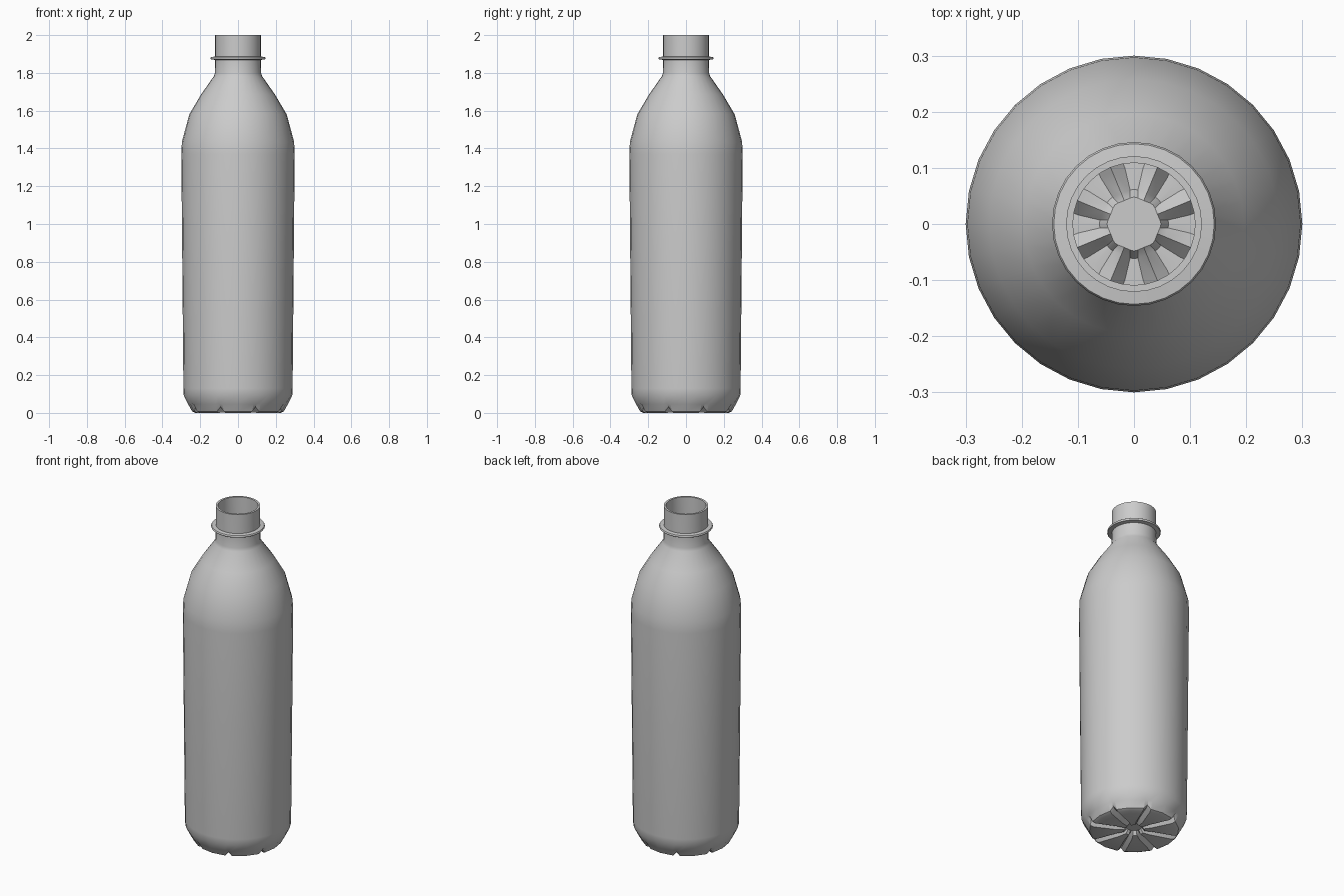
import bpy, bmesh, math

if "Cube" in bpy.data.objects:
    bpy.data.objects.remove(bpy.data.objects["Cube"])

SEG = 32
# (radius, z, groove depth, groove half width) from base disc to mouth
PROFILE = [
    (0.042, 0.028, 0.0, None),
    (0.056, 0.006, 0.022, 0.011),
    (0.10, 0.004, 0.024, 0.018),
    (0.225, 0.000, 0.024, 0.020),
    (0.243, 0.008, 0.024, 0.020),
    (0.264, 0.046, 0.004, 0.020),
    (0.287, 0.092, 0, None),
    (0.289, 0.13, 0, None),
    (0.295, 0.80, 0, None),
    (0.300, 1.37, 0, None),
    (0.297, 1.435, 0, None),
    (0.258, 1.58, 0, None),
    (0.196, 1.685, 0, None),
    (0.128, 1.782, 0, None),
    (0.122, 1.80, 0, None),
    (0.121, 1.87, 0, None),
    (0.121, 2.00, 0, None),
]


def finish(name, bm):
    mesh = bpy.data.meshes.new(name)
    bmesh.ops.recalc_face_normals(bm, faces=bm.faces)
    bm.to_mesh(mesh)
    bm.free()
    obj = bpy.data.objects.new(name, mesh)
    bpy.context.collection.objects.link(obj)
    bpy.ops.object.select_all(action='DESELECT')
    obj.select_set(True)
    bpy.context.view_layer.objects.active = obj
    return obj


def bridge(bm, a, b):
    for i in range(SEG):
        j = (i + 1) % SEG
        bm.faces.new((a[i], a[j], b[j], b[i]))


def make_ring(bm, r, z, depth=0, half=None):
    """Ring of points; eight columns are pushed up to form base grooves."""
    verts = []
    for i in range(SEG):
        ang = math.tau * i / SEG
        k = i % 4                       # column 2 of every 4 is a groove
        if half and k in (1, 3):        # pull neighbours to the groove edges
            center = math.tau * (i - k + 2) / SEG
            ang = center + (k - 2) * half / r
        up = depth if k == 2 else 0
        verts.append(bm.verts.new((r * math.cos(ang), r * math.sin(ang), z + up)))
    return verts


# Bottle shell with grooved base, given a wall thickness
bm = bmesh.new()
rings = [make_ring(bm, *p) for p in PROFILE]
for a, b in zip(rings, rings[1:]):
    bridge(bm, a, b)
cap = bm.faces.new(list(reversed(rings[0])))
# Temporary lid makes the normals reliably face outward
lid = bm.faces.new(rings[-1])
bmesh.ops.recalc_face_normals(bm, faces=bm.faces)
bmesh.ops.delete(bm, geom=[lid], context='FACES_ONLY')
bottle = finish("bottle_body", bm)
wall = bottle.modifiers.new("wall", 'SOLIDIFY')
wall.thickness = 0.012
wall.offset = -1
bpy.ops.object.modifier_apply(modifier="wall")
bpy.ops.object.shade_smooth_by_angle(angle=math.radians(32))

# Neck support collar
bm = bmesh.new()
section = [(0.118, 1.868), (0.143, 1.872), (0.146, 1.876), (0.146, 1.880),
           (0.143, 1.884), (0.118, 1.887)]
loops = [make_ring(bm, r, z) for r, z in section]
for a, b in zip(loops, loops[1:] + loops[:1]):
    bridge(bm, a, b)
finish("neck_collar", bm)
bpy.ops.object.shade_smooth_by_angle(angle=math.radians(40))
